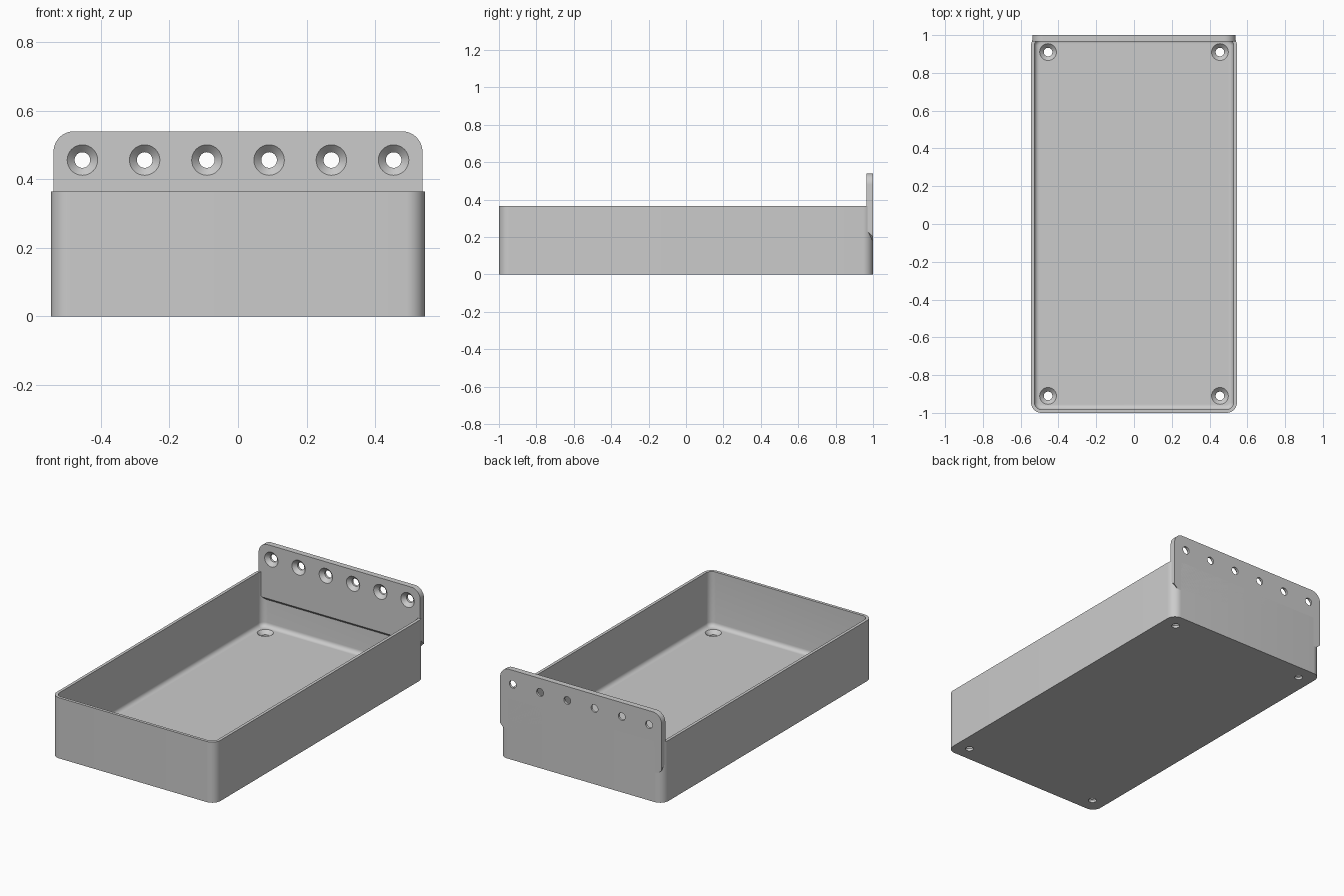
import bpy, bmesh
from math import sin, cos, pi, radians

cube = bpy.data.objects.get("Cube")
if cube:
    bpy.data.objects.remove(cube, do_unlink=True)

HALF_X, HALF_Y, RIM_Z = 0.545, 1.0, 0.365
WALL, FLOOR_Z, CORNER, FILLET = 0.018, 0.036, 0.055, 0.025
PLATE_X, PLATE_TOP, PLATE_THICK, PLATE_LOW = 0.538, 0.54, 0.035, 0.18

grey = bpy.data.materials.new("plain_grey")
grey.use_nodes = True
colour = (0.6, 0.6, 0.6, 1)
grey.diffuse_color = colour
grey.node_tree.nodes["Principled BSDF"].inputs["Base Color"].default_value = colour


def finish(bm, name):
    bmesh.ops.recalc_face_normals(bm, faces=bm.faces)
    mesh = bpy.data.meshes.new(name)
    bm.to_mesh(mesh)
    bm.free()
    mesh.materials.append(grey)
    obj = bpy.data.objects.new(name, mesh)
    bpy.context.collection.objects.link(obj)
    return obj


def loft(name, rings):
    """Skin a list of closed rings and cap both ends."""
    bm = bmesh.new()
    loops = [[bm.verts.new(p) for p in ring] for ring in rings]
    n = len(loops[0])
    for a, b in zip(loops, loops[1:]):
        for i in range(n):
            j = (i + 1) % n
            bm.faces.new((a[i], a[j], b[j], b[i]))
    bm.faces.new(loops[0])
    bm.faces.new(loops[-1])
    return finish(bm, name)


def rounded_ring(inset, z, steps=10):
    r = max(CORNER - inset, 0.008)
    cx, cy = HALF_X - inset - r, HALF_Y - inset - r
    ring = []
    for k, (sx, sy) in enumerate([(1, 1), (-1, 1), (-1, -1), (1, -1)]):
        for i in range(steps + 1):
            a = (k + i / steps) * pi / 2
            ring.append((sx * cx + r * cos(a), sy * cy + r * sin(a), z))
    return ring


def screw_cutter(place, depth):
    """Countersunk hole; place maps (u, v, depth below surface) to a point."""
    stations = [(0.0545, -0.01), (0.0228, 0.0217), (0.0228, depth + 0.02)]
    return loft("screw_cutter", [
        [place(r * cos(2 * pi * i / 32), r * sin(2 * pi * i / 32), d) for i in range(32)]
        for r, d in stations])


def cut_and_shade(obj, cutters):
    bpy.ops.object.select_all(action='DESELECT')
    obj.select_set(True)
    bpy.context.view_layer.objects.active = obj
    for cutter in cutters:
        cutter.hide_render = True
        mod = obj.modifiers.new("hole", 'BOOLEAN')
        mod.operation, mod.solver, mod.object = 'DIFFERENCE', 'EXACT', cutter
        bpy.ops.object.modifier_apply(modifier=mod.name)
        bpy.data.objects.remove(cutter, do_unlink=True)
    bpy.ops.object.shade_smooth_by_angle(angle=radians(30))


# Open tray: outer wall, rim, inner wall, floor fillet
rings = [rounded_ring(0, 0), rounded_ring(0, RIM_Z), rounded_ring(WALL, RIM_Z)]
for i in range(7):
    a = i / 6 * pi / 2
    rings.append(rounded_ring(WALL + FILLET * (1 - cos(a)), FLOOR_Z + FILLET * (1 - sin(a))))
tray = loft("tray", rings)
cut_and_shade(tray, [
    screw_cutter(lambda u, v, d, x=x, y=y: (x + u, y + v, FLOOR_Z - d), FLOOR_Z)
    for x in (-0.455, 0.455) for y in (-0.91, 0.91)])

# Mounting plate: rounded top corners, chamfered lower corners, sloped underside
r = 0.06
front_y = HALF_Y - PLATE_THICK
outline = []
for side, start in ((1, 0), (-1, pi / 2)):
    for i in range(13):
        a = start + i / 12 * pi / 2
        outline.append((side * (PLATE_X - r) + r * cos(a), PLATE_TOP - r + r * sin(a)))
chamfer = 0.022
lower = [(PLATE_X - chamfer, PLATE_LOW), (PLATE_X, PLATE_LOW + chamfer)]
outline += [(-x, z) for x, z in reversed(lower)] + lower
plate = loft("mounting_plate", [
    [(x, y, z + (HALF_Y - y if z < RIM_Z else 0)) for x, z in outline]
    for y in (front_y, HALF_Y)])
cut_and_shade(plate, [
    screw_cutter(lambda u, v, d, x=x: (x + u, front_y + d, 0.456 + v), PLATE_THICK)
    for x in [(i - 2.5) * 0.1815 for i in range(6)]])
